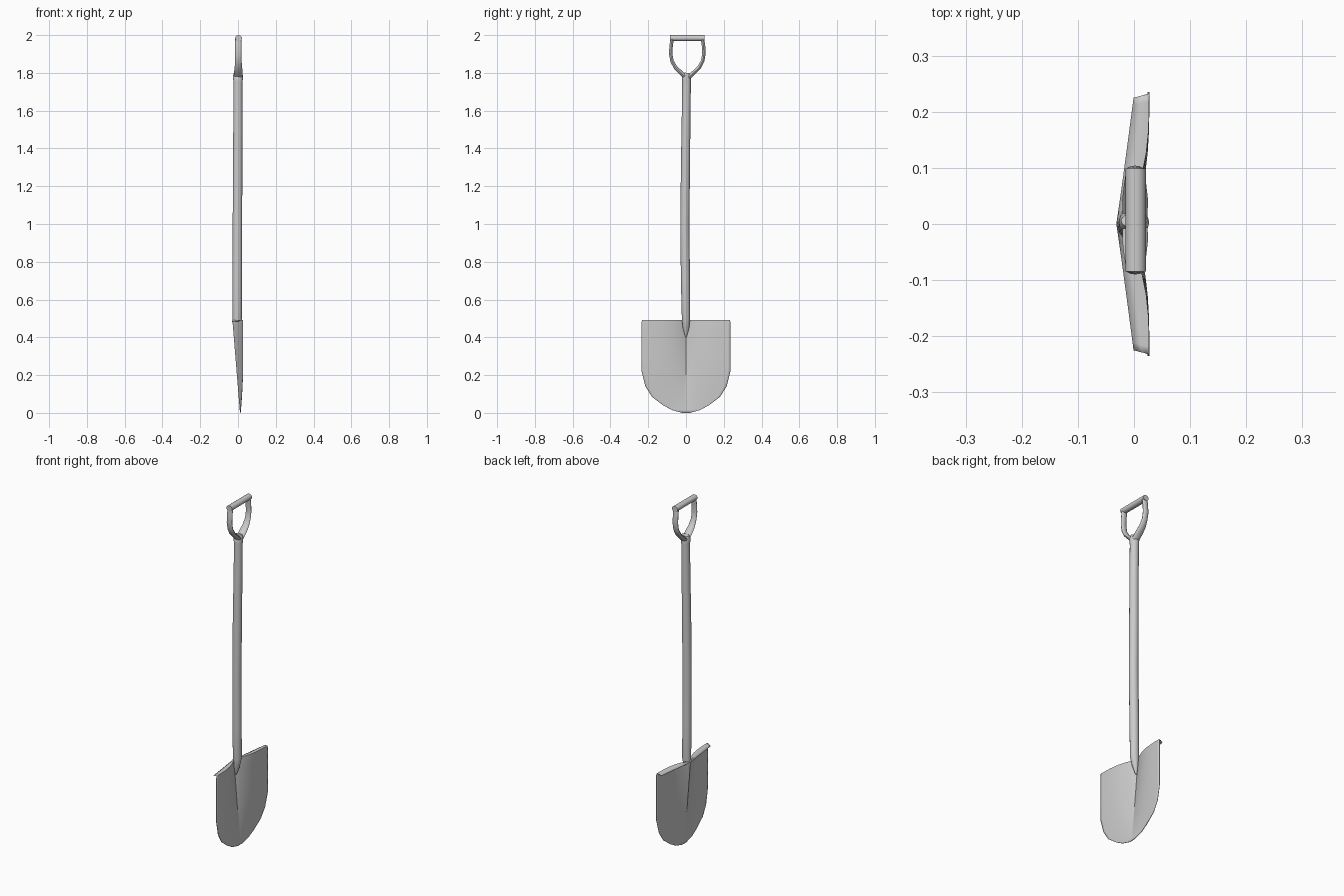
import bpy, math
from mathutils import Vector

cube = bpy.data.objects.get("Cube")
if cube:
    bpy.data.objects.remove(cube)

GREY = (0.6, 0.6, 0.6, 1)
metal = bpy.data.materials.new("plain_grey")
metal.use_nodes = True
metal.diffuse_color = GREY
metal.node_tree.nodes["Principled BSDF"].inputs["Base Color"].default_value = GREY


def add_object(name, verts, faces, angle=40):
    mesh = bpy.data.meshes.new(name)
    mesh.from_pydata(verts, [], faces)
    mesh.materials.append(metal)
    obj = bpy.data.objects.new(name, mesh)
    bpy.context.collection.objects.link(obj)
    bpy.ops.object.select_all(action='DESELECT')
    obj.select_set(True)
    bpy.context.view_layer.objects.active = obj
    bpy.ops.object.shade_smooth_by_angle(angle=math.radians(angle))
    return obj


def tube(name, path, radii, sides=12):
    """Sweep an ellipse (x radius, side radius) along a path lying near the yz plane."""
    pts = [Vector(p) for p in path]
    verts, faces = [], []
    for i, p in enumerate(pts):
        tangent = pts[min(i + 1, len(pts) - 1)] - pts[max(i - 1, 0)]
        tangent.x = 0
        side = tangent.normalized().cross(Vector((1, 0, 0)))
        rx, rs = radii[i]
        for k in range(sides):
            a = math.tau * k / sides
            verts.append(p + Vector((rx * math.cos(a), 0, 0)) + side * rs * math.sin(a))
    for i in range(len(pts) - 1):
        for k in range(sides):
            a, b = i * sides + k, i * sides + (k + 1) % sides
            faces.append((a, a + sides, b + sides, b))
    faces.append(tuple(range(sides)))
    faces.append(tuple(reversed(range(len(verts) - sides, len(verts)))))
    return add_object(name, verts, faces)


# Blade: dished sheet with a central crease and a tread folded backwards on top
TOP = 0.49
outline = [(0, 0.02), (0.015, 0.075), (0.04, 0.12), (0.085, 0.18), (0.14, 0.215),
           (0.22, 0.235), (0.3, 0.235), (0.38, 0.235), (0.44, 0.235), (0.48, 0.235), (TOP, 0.232)]
columns = [0, 0.04, 0.1, 0.18, 0.28, 0.4, 0.55, 0.7, 0.85, 0.94, 1]
columns = [-c for c in reversed(columns[1:])] + columns


def blade_x(y, z):
    centre = 0.012 - 0.04 * z / TOP
    edge = 0.015 + 0.011 * min(z / 0.2, 1)
    t = min(abs(y) / 0.235, 1)
    return centre + (edge - centre) * (1 - (1 - t) ** 3)


verts = []
for z, half in outline:
    verts += [(blade_x(c * half, z), c * half, z) for c in columns]
for step, drop in ((0.5, 0.0), (1, 0.008)):
    for c in columns:
        y = c * (0.232 - 0.007 * step)
        front, back = blade_x(y, TOP), -0.03 + 0.03 * abs(c)
        verts.append((front + (back - front) * step, y, TOP - drop))
n = len(columns)
faces = [(r * n + c, r * n + c + 1, (r + 1) * n + c + 1, (r + 1) * n + c)
         for r in range(len(verts) // n - 1) for c in range(n - 1)]
blade = add_object("blade", verts, faces, 35)
thickness = blade.modifiers.new("sheet_thickness", 'SOLIDIFY')
thickness.thickness = 0.003
thickness.offset = 0

# Shaft: slightly bowed pole ending in a tapered socket on the blade
tube("shaft",
     [(-0.014, 0, 0.40), (-0.008, 0, 0.45), (-0.004, 0, 0.5), (-0.004, -0.003, 0.7),
      (-0.003, -0.006, 1.0), (-0.002, -0.003, 1.3), (0, 0.001, 1.6), (0, 0.003, 1.76)],
     [(0.004, 0.003), (0.016, 0.017), (0.025, 0.022)] + [(0.025, 0.024)] * 3 + [(0.024, 0.023)] * 2, 16)

# Collar joining the shaft to the handle
tube("collar", [(0, 0.003, 1.75), (0, 0.003, 1.78), (0, 0.006, 1.8)],
     [(0.024, 0.023), (0.027, 0.024), (0.023, 0.013)], 16)

# Two curved arms of the handle
CENTRE_Y = 0.007
arm = [(0.006, 1.775), (0.036, 1.803), (0.062, 1.828), (0.081, 1.862),
       (0.088, 1.9), (0.086, 1.94), (0.08, 1.985)]
arm_radii = [(0.022, 0.012), (0.023, 0.011), (0.02, 0.01)] + [(0.017, 0.009)] * 4
for name, s in (("front_arm", -1), ("back_arm", 1)):
    tube(name, [(0.002, CENTRE_Y + s * y, z) for y, z in arm], arm_radii)

# Crossbar grip
tube("grip", [(0.003, CENTRE_Y + s * 0.092, 1.984) for s in (-1, 1)], [(0.018, 0.016)] * 2, 16)
